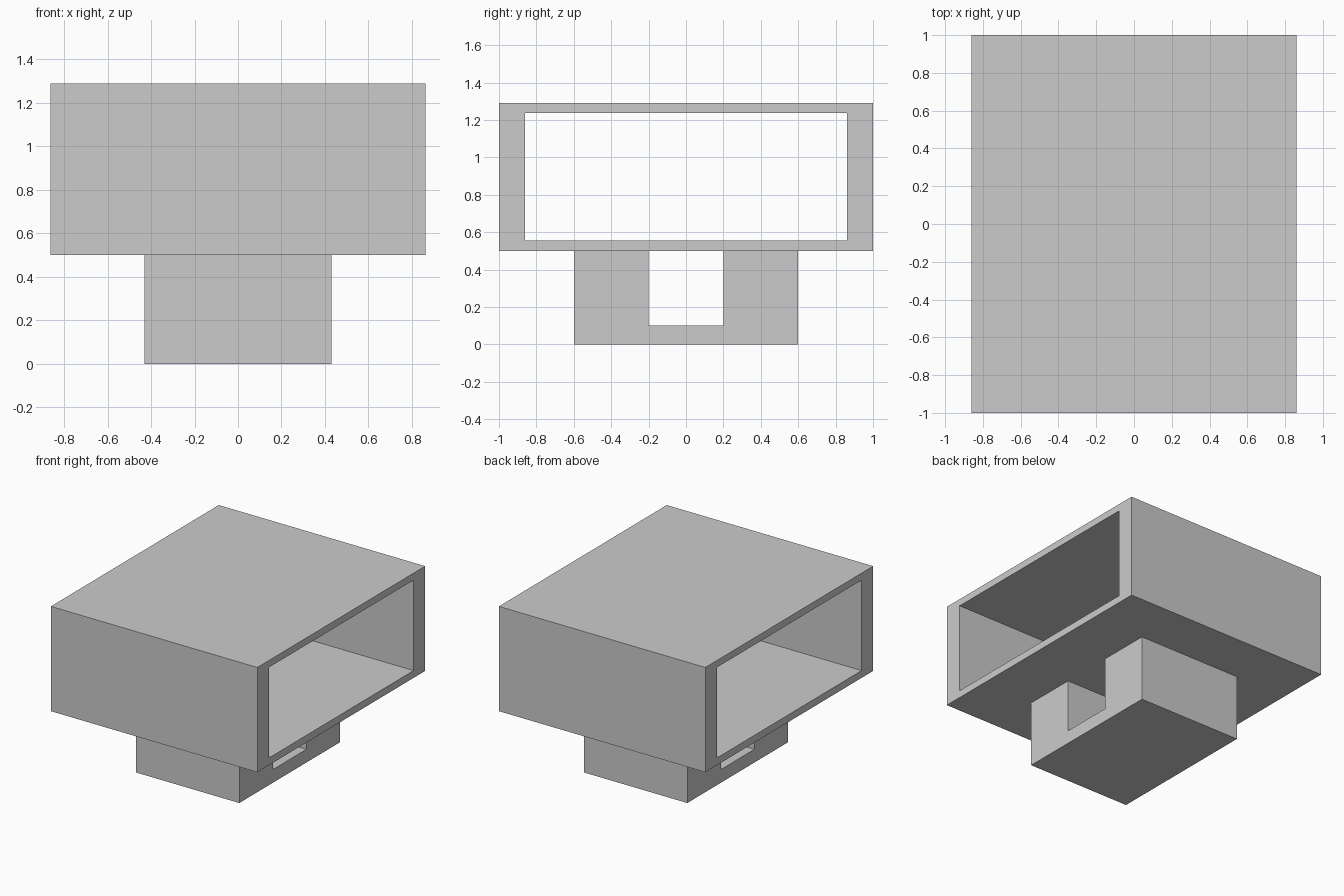
import bpy
import bmesh

if "Cube" in bpy.data.objects:
    bpy.data.objects.remove(bpy.data.objects["Cube"])


def rect(half_y, z0, z1):
    return [(-half_y, z0), (half_y, z0), (half_y, z1), (-half_y, z1)]


def extrude_profile(name, half_x, outline, hole=None):
    """Extrude a y-z outline along x, centred on x = 0, with an optional matching hole."""
    bm = bmesh.new()

    def ring(points):
        return [bm.verts.new((-half_x, y, z)) for y, z in points]

    outer = ring(outline)
    if hole:
        inner = ring(hole)
        n = len(outer)
        for i in range(n):
            j = (i + 1) % n
            bm.faces.new((outer[i], outer[j], inner[j], inner[i]))
    else:
        bm.faces.new(outer)
    # Keep the starting cap and extrude a copy to the far side
    caps = bm.faces[:]
    result = bmesh.ops.extrude_face_region(bm, geom=caps, use_keep_orig=True)
    moved = [g for g in result["geom"] if isinstance(g, bmesh.types.BMVert)]
    bmesh.ops.translate(bm, verts=moved, vec=(2 * half_x, 0, 0))
    bmesh.ops.recalc_face_normals(bm, faces=bm.faces[:])
    mesh = bpy.data.meshes.new(name)
    bm.to_mesh(mesh)
    bm.free()
    obj = bpy.data.objects.new(name, mesh)
    bpy.context.collection.objects.link(obj)
    return obj


# Open-ended rectangular sleeve
extrude_profile("sleeve", 0.861, rect(1.0, 0.5, 1.29), rect(0.862, 0.555, 1.237))

# U-shaped foot with a slot running through it
half_profile = [(0.6, 0.0), (0.6, 0.5), (0.2, 0.5), (0.2, 0.1)]
mirrored = [(-y, z) for y, z in reversed(half_profile)]
extrude_profile("foot", 0.431, half_profile + mirrored)
